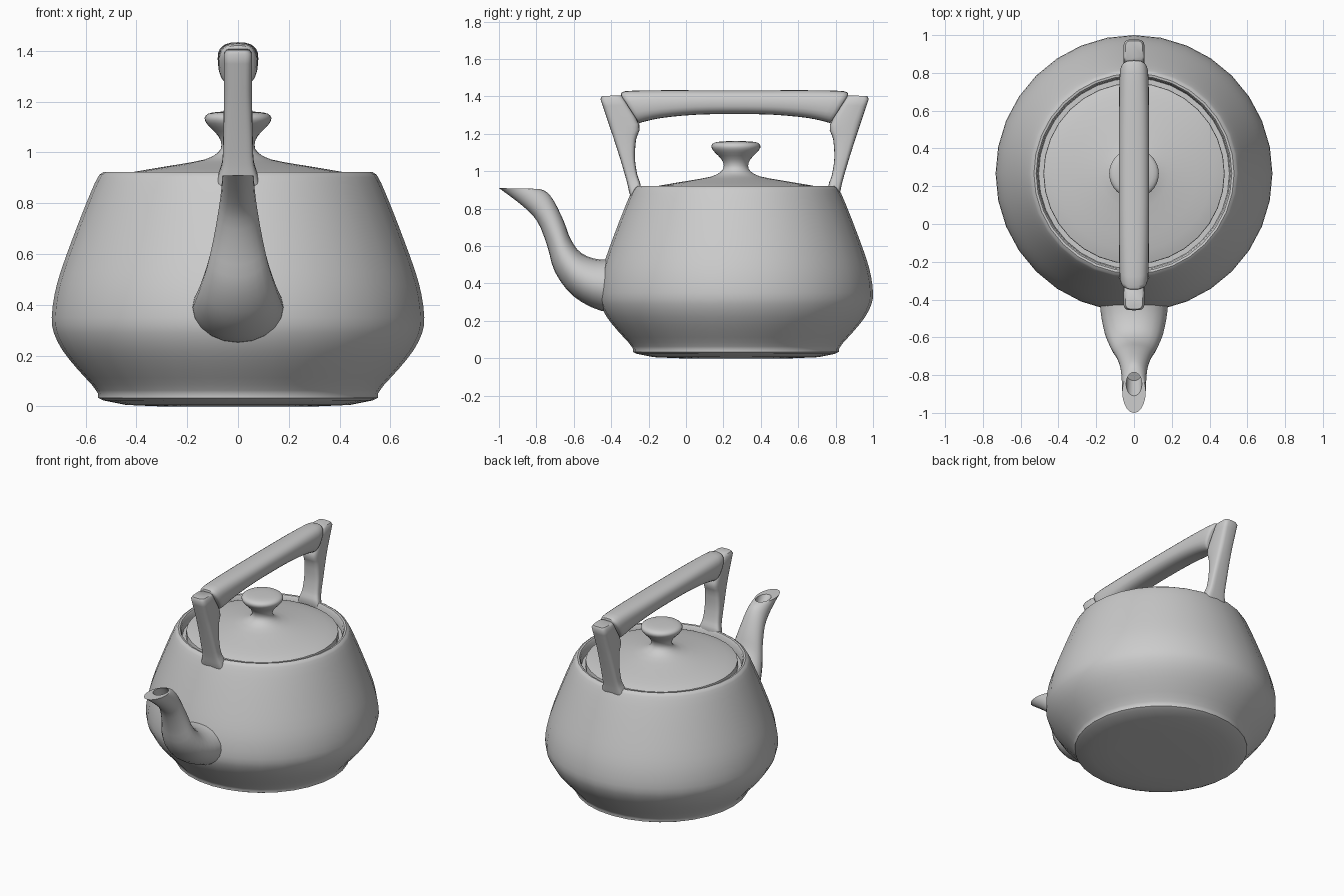
import bpy, bmesh, math
from mathutils import Vector

if "Cube" in bpy.data.objects:
    bpy.data.objects.remove(bpy.data.objects["Cube"])

CY = 0.267   # y of the body axis
HY = 0.26    # y of the handle's mirror plane


def smooth(rows, n=3):
    """Catmull-Rom refinement of a list of equal-length number rows."""
    out = []
    for i in range(len(rows) - 1):
        p = [rows[max(0, min(len(rows) - 1, i + k))] for k in (-1, 0, 1, 2)]
        for s in range(n):
            t = s / n
            out.append([0.5 * (2 * b + (c - a) * t + (2 * a - 5 * b + 4 * c - d) * t * t
                               + (3 * b - a - 3 * c + d) * t ** 3)
                        for a, b, c, d in zip(*p)])
    return out + [list(rows[-1])]


def skin(name, rings, angle=40):
    """Bridge rings of points, cap both ends, shade smooth by angle."""
    bm = bmesh.new()
    loops = [[bm.verts.new(p) for p in r] for r in rings]
    n = len(loops[0])
    for a, b in zip(loops, loops[1:]):
        for i in range(n):
            j = (i + 1) % n
            bm.faces.new((a[i], a[j], b[j], b[i]))
    bm.faces.new(loops[0][::-1])
    bm.faces.new(loops[-1])
    bmesh.ops.recalc_face_normals(bm, faces=bm.faces)
    me = bpy.data.meshes.new(name)
    bm.to_mesh(me)
    bm.free()
    ob = bpy.data.objects.new(name, me)
    bpy.context.collection.objects.link(ob)
    bpy.ops.object.select_all(action='DESELECT')
    ob.select_set(True)
    bpy.context.view_layer.objects.active = ob
    bpy.ops.object.shade_smooth_by_angle(angle=math.radians(angle))
    return ob


def lathe(name, profile, sides=32):
    ang = [2 * math.pi * i / sides for i in range(sides)]
    return skin(name, [[(r * math.cos(a), CY + r * math.sin(a), z) for a in ang]
                       for r, z in profile])


def loft(name, sections, sides=20, power=2.0, angle=40):
    """Sections are (y, z of one edge, y, z of the opposite edge, half width in x)."""
    def se(v):
        return math.copysign(abs(v) ** (2 / power), v)
    rings = []
    for y1, z1, y2, z2, w in sections:
        a, b = Vector((0, y1, z1)), Vector((0, y2, z2))
        rings.append([(a + b) / 2 + (a - b) / 2 * se(math.sin(t)) + Vector((w * se(math.cos(t)), 0, 0))
                      for t in (2 * math.pi * i / sides for i in range(sides))])
    return skin(name, rings, angle)


# Body: foot, belly and rolled rim with a recessed seat for the lid
foot = [(0.3, 0.0), (0.44, 0.006), (0.53, 0.024), (0.55, 0.034)]
belly = smooth([(0.55, 0.05), (0.575, 0.085), (0.63, 0.145), (0.69, 0.22), (0.725, 0.29),
                (0.733, 0.35), (0.722, 0.44), (0.698, 0.53), (0.655, 0.65), (0.605, 0.78),
                (0.563, 0.88), (0.545, 0.912)], 2)
rim = [(0.53, 0.922), (0.518, 0.92), (0.51, 0.908), (0.505, 0.86), (0.3, 0.86)]
lathe("kettle_body", foot + belly + rim)

# Lid with its knob
lid = smooth([(0.478, 0.904), (0.41, 0.923), (0.25, 0.95), (0.13, 0.972), (0.078, 1.0),
              (0.065, 1.03), (0.078, 1.065), (0.112, 1.1), (0.13, 1.125), (0.127, 1.145),
              (0.1, 1.157), (0.04, 1.161)], 2)
lathe("lid", [(0.3, 0.855), (0.48, 0.855), (0.48, 0.895)] + lid)

# Spout: curved tapering tube with a level lip and a hollow mouth
tube = smooth([(-0.30, 0.54, -0.34, 0.25, 0.18), (-0.45, 0.527, -0.455, 0.254, 0.178),
               (-0.556, 0.56, -0.60, 0.33, 0.155), (-0.615, 0.634, -0.70, 0.46, 0.122),
               (-0.652, 0.73, -0.743, 0.605, 0.095), (-0.70, 0.83, -0.797, 0.735, 0.075),
               (-0.74, 0.885, -0.88, 0.82, 0.066), (-0.78, 0.905, -1.0, 0.91, 0.062)])
mouth = [(-0.785, 0.906, -0.91, 0.908, 0.042), (-0.74, 0.84, -0.83, 0.80, 0.042)]
loft("spout", tube + mouth)

# Handle posts, front and its mirror image at the back
post = smooth([(-0.285, 0.83, -0.25, 0.86, 0.09), (-0.303, 0.885, -0.242, 0.925, 0.078),
               (-0.318, 0.95, -0.26, 0.98, 0.062), (-0.35, 1.06, -0.273, 1.07, 0.058),
               (-0.385, 1.17, -0.267, 1.17, 0.056), (-0.412, 1.25, -0.25, 1.25, 0.056),
               (-0.457, 1.385, -0.335, 1.395, 0.056)])
post.append((-0.45, 1.402, -0.345, 1.406, 0.046))
for name, back in (("front_post", False), ("back_post", True)):
    rows = [(2 * HY - a, b, 2 * HY - c, d, w) if back else (a, b, c, d, w)
            for a, b, c, d, w in post]
    loft(name, rows, 24, 4.0, 50)

# Grip between the posts, arched on its underside
half = [(-0.347, 1.405, -0.25, 1.255, 0.06), (-0.325, 1.428, -0.235, 1.262, 0.075),
        (-0.15, 1.433, -0.13, 1.285, 0.079), (0.05, 1.433, 0.05, 1.302, 0.08)]
other = [(2 * HY - a, b, 2 * HY - c, d, w) for a, b, c, d, w in reversed(half)]
loft("handle_grip", smooth(half + [(HY, 1.433, HY, 1.306, 0.08)] + other), 24, 2.6, 50)
